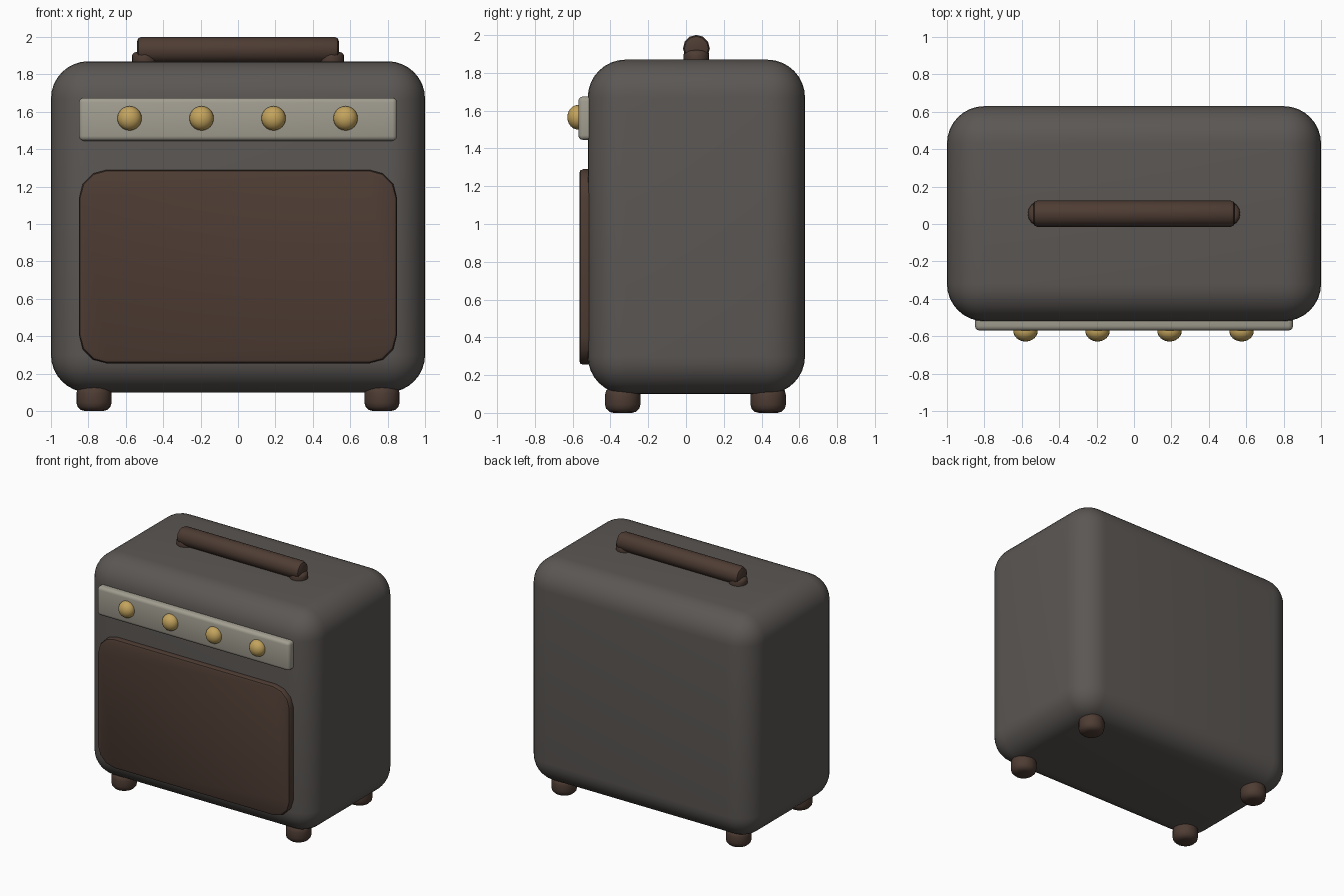
import bpy, bmesh, math

if "Cube" in bpy.data.objects:
    bpy.data.objects.remove(bpy.data.objects["Cube"])


def material(name, color):
    m = bpy.data.materials.new(name)
    m.diffuse_color = (*color, 1)
    m.use_nodes = True
    m.node_tree.nodes["Principled BSDF"].inputs["Base Color"].default_value = m.diffuse_color
    return m


CASE = material("dark_grey", (0.105, 0.095, 0.088))
BROWN = material("dark_brown", (0.075, 0.045, 0.033))
CREAM = material("warm_grey", (0.36, 0.34, 0.28))
BRASS = material("brass", (0.55, 0.37, 0.11))


def finish(obj, name, mat, bevel=0, segments=2, angle=40):
    obj.name = name
    obj.data.materials.append(mat)
    bpy.ops.object.select_all(action='DESELECT')
    bpy.context.view_layer.objects.active = obj
    obj.select_set(True)
    bpy.ops.object.transform_apply(location=False, rotation=True, scale=True)
    if bevel:
        mod = obj.modifiers.new("Bevel", 'BEVEL')
        mod.width, mod.segments = bevel, segments
        mod.limit_method = 'ANGLE'
        mod.angle_limit = math.radians(50)
        bpy.ops.object.modifier_apply(modifier=mod.name)
    bpy.ops.object.shade_smooth_by_angle(angle=math.radians(angle))
    return obj


def box(name, lo, hi, mat, bevel, segments=2, corner=0):
    """Box between two corners; corner rounds the outline seen from the front."""
    bpy.ops.mesh.primitive_cube_add(
        size=1, location=[(a + b) / 2 for a, b in zip(lo, hi)])
    obj = bpy.context.object
    obj.scale = [b - a for a, b in zip(lo, hi)]
    bpy.ops.object.transform_apply(location=False, rotation=False, scale=True)
    if corner:
        bm = bmesh.new()
        bm.from_mesh(obj.data)
        edges = [e for e in bm.edges
                 if abs(e.verts[0].co.y - e.verts[1].co.y) > 1e-4]
        bmesh.ops.bevel(bm, geom=edges, offset=corner, segments=3,
                        profile=0.5, affect='EDGES')
        bm.to_mesh(obj.data)
        bm.free()
    return finish(obj, name, mat, bevel, segments)


def cylinder(name, loc, radius, depth, mat, bevel, segments=3, sides=16, rot=(0, 0, 0)):
    bpy.ops.mesh.primitive_cylinder_add(
        vertices=sides, radius=radius, depth=depth, location=loc, rotation=rot)
    return finish(bpy.context.object, name, mat, bevel, segments)


# Cabinet
box("cabinet", (-1, -0.52, 0.10), (1, 0.63, 1.87), CASE, 0.2, 8)

# Speaker cloth and control panel on the front
box("speaker_grille", (-0.85, -0.565, 0.255), (0.85, -0.48, 1.29), BROWN,
    0.02, 2, corner=0.15)
box("control_panel", (-0.85, -0.57, 1.445), (0.85, -0.46, 1.675), CREAM, 0.025, 3)

# Knobs
for i in range(4):
    bpy.ops.mesh.primitive_uv_sphere_add(
        segments=24, ring_count=12, radius=0.065,
        location=(-0.58 + i * 0.385, -0.573, 1.565))
    knob = bpy.context.object
    knob.scale.y = 0.85
    finish(knob, f"knob_{i + 1}", BRASS)

# Feet
for x in (-0.77, 0.77):
    for y in (-0.335, 0.435):
        side = "left" if x < 0 else "right"
        end = "front" if y < 0 else "back"
        cylinder(f"{end}_{side}_foot", (x, y, 0.07), 0.094, 0.14, BROWN, 0.045)

# Carry handle with its two mounts
cylinder("handle_bar", (0, 0.055, 1.93), 0.071, 1.08, BROWN, 0.025, 2, 12,
         (0, math.pi / 2, 0))
for x in (-0.5, 0.5):
    side = "left" if x < 0 else "right"
    cylinder(f"{side}_handle_mount", (x, 0.055, 1.88), 0.068, 0.08, BROWN, 0.025)
